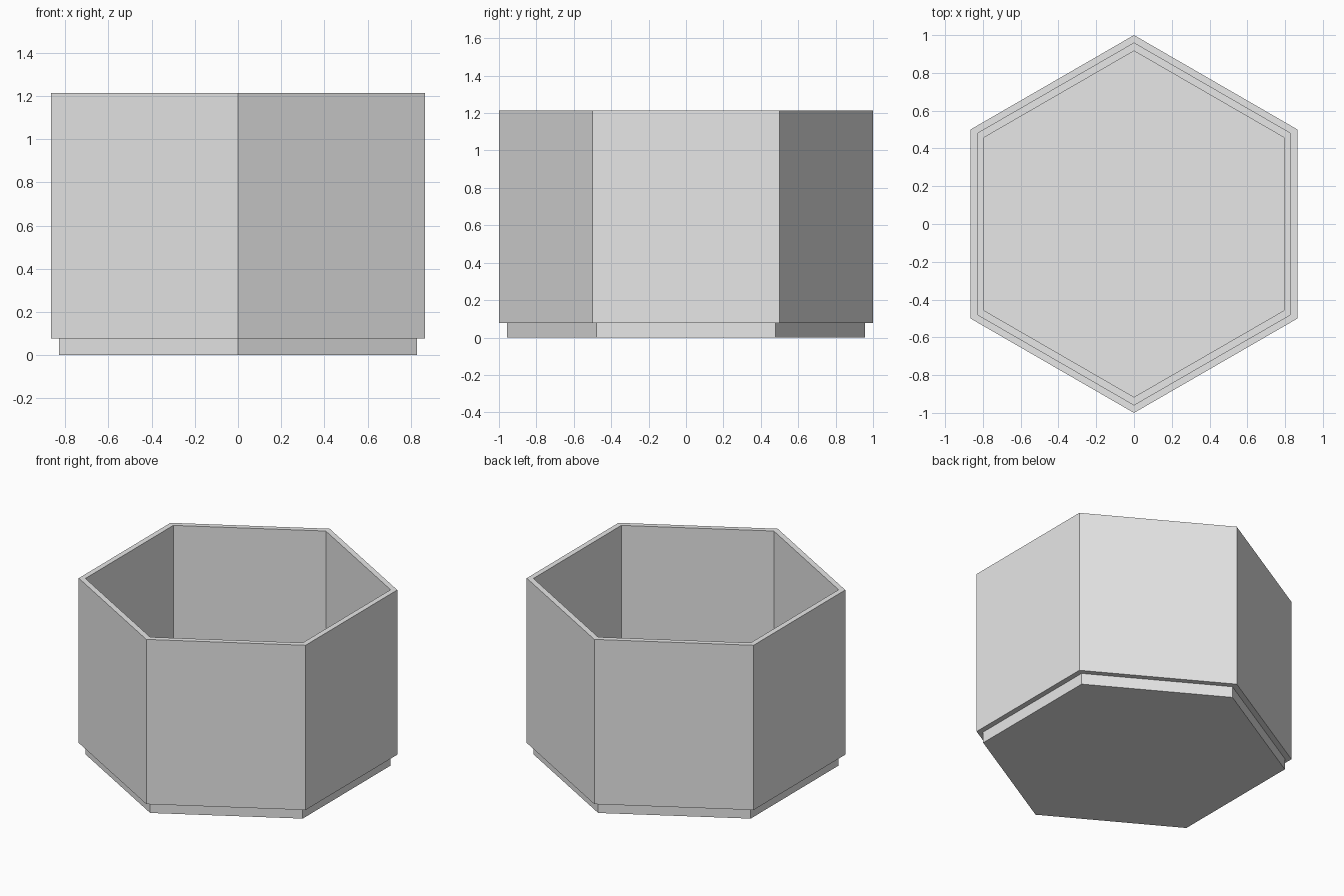
import bpy
import bmesh
from math import cos, sin, radians

cube = bpy.data.objects.get("Cube")
if cube:
    bpy.data.objects.remove(cube, do_unlink=True)

SIDES = 6
HEIGHT = 1.214
FOOT = 0.077         # height of the stacking foot
WALL = 0.042         # wall and floor thickness

grey = bpy.data.materials.new("light grey")
grey.use_nodes = True
grey.diffuse_color = (0.8, 0.8, 0.8, 1)
grey.node_tree.nodes["Principled BSDF"].inputs["Base Color"].default_value = (0.8, 0.8, 0.8, 1)


def hex_ring(bm, radius, z):
    """Hexagon of vertices with a corner on the y axis."""
    angles = [radians(90 + 360 * i / SIDES) for i in range(SIDES)]
    return [bm.verts.new((radius * cos(a), radius * sin(a), z)) for a in angles]


def hex_vessel(name, profile):
    """Sweep a (radius, height) profile around six sides and cap both ends."""
    bm = bmesh.new()
    rings = [hex_ring(bm, r, z) for r, z in profile]
    for low, high in zip(rings, rings[1:]):
        for i in range(SIDES):
            j = (i + 1) % SIDES
            bm.faces.new((low[i], low[j], high[j], high[i]))
    bm.faces.new(rings[0])
    bm.faces.new(rings[-1])
    bmesh.ops.recalc_face_normals(bm, faces=bm.faces)
    mesh = bpy.data.meshes.new(name)
    bm.to_mesh(mesh)
    bm.free()
    mesh.materials.append(grey)
    obj = bpy.data.objects.new(name, mesh)
    bpy.context.collection.objects.link(obj)
    return obj


# Open box: foot, outer wall, rim, inner wall, inner ledge, recessed floor
outer, inner, recess = 1.0, 1.0 - WALL, 1.0 - 2 * WALL
hex_vessel("stacking_box", [
    (inner, 0),
    (inner, FOOT),
    (outer, FOOT),
    (outer, HEIGHT),
    (inner, HEIGHT),
    (inner, FOOT + WALL),
    (recess, FOOT + WALL),
    (recess, WALL),
])
